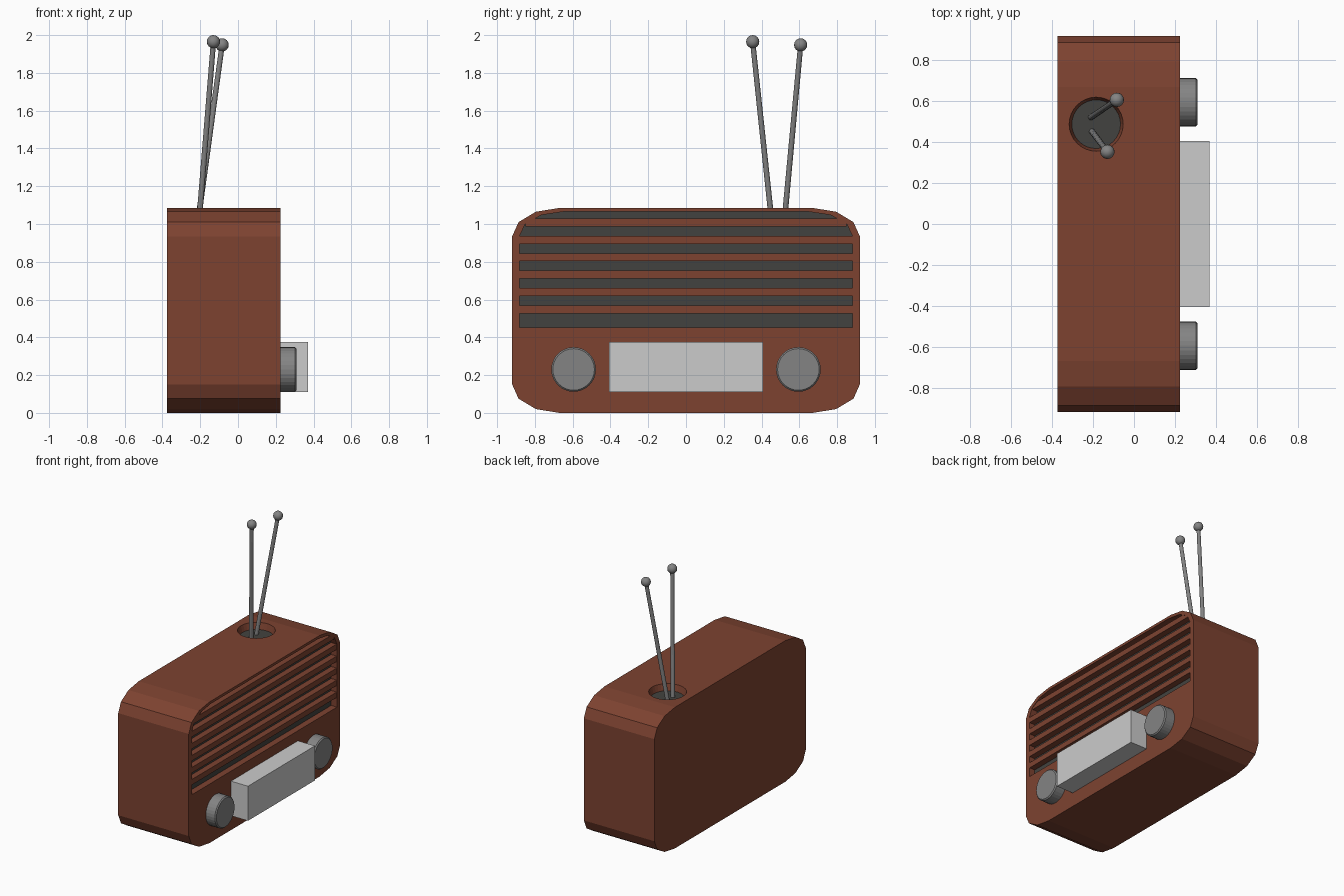
import bpy, bmesh, math
from mathutils import Vector

if "Cube" in bpy.data.objects:
    bpy.data.objects.remove(bpy.data.objects["Cube"])


def paint(obj, mat):
    obj.data.materials.append(mat)
    return obj


def material(name, rgb):
    m = bpy.data.materials.new(name)
    m.diffuse_color = (*rgb, 1)
    m.use_nodes = True
    m.node_tree.nodes["Principled BSDF"].inputs["Base Color"].default_value = m.diffuse_color
    return m


brown = material("brown_case", (0.205, 0.055, 0.03))
dark = material("dark_backing", (0.055, 0.055, 0.05))
grey = material("grey_metal", (0.23, 0.23, 0.23))


def corner(cy, cz, ry, rz, start, steps=3):
    """Elliptical quarter arc in the YZ plane."""
    return [(cy + ry * math.cos(math.radians(start + 90 * i / steps)),
             cz + rz * math.sin(math.radians(start + 90 * i / steps)))
            for i in range(steps + 1)]


def extrude_x(name, pts, x0, x1):
    bm = bmesh.new()
    face = bm.faces.new([bm.verts.new((x0, y, z)) for y, z in pts])
    ext = bmesh.ops.extrude_face_region(bm, geom=[face])
    moved = [v for v in ext["geom"] if isinstance(v, bmesh.types.BMVert)]
    bmesh.ops.translate(bm, verts=moved, vec=(x1 - x0, 0, 0))
    bmesh.ops.recalc_face_normals(bm, faces=bm.faces)
    me = bpy.data.meshes.new(name)
    bm.to_mesh(me)
    bm.free()
    obj = bpy.data.objects.new(name, me)
    bpy.context.collection.objects.link(obj)
    return obj


def box(name, lo, hi):
    return extrude_x(name, [(lo[1], lo[2]), (hi[1], lo[2]), (hi[1], hi[2]), (lo[1], hi[2])],
                     lo[0], hi[0])


def rod(name, a, b, r0, r1, sides):
    a, b = Vector(a), Vector(b)
    bpy.ops.mesh.primitive_cone_add(vertices=sides, radius1=r0, radius2=r1,
                                    depth=(b - a).length, location=(a + b) / 2)
    obj = bpy.context.object
    obj.rotation_euler = (b - a).to_track_quat('Z', 'Y').to_euler()
    obj.name = name
    return obj


def cut(obj, cutter):
    mod = obj.modifiers.new("cut", 'BOOLEAN')
    mod.operation, mod.solver, mod.object = 'DIFFERENCE', 'EXACT', cutter
    cutter.hide_render = True
    cutter.hide_set(True)


# Case with elliptical corners
outline = (corner(0.67, 0.935, 0.25, 0.15, 0) + corner(-0.67, 0.935, 0.25, 0.15, 90)
           + corner(-0.67, 0.15, 0.25, 0.15, 180) + corner(0.67, 0.15, 0.25, 0.15, 270))
case = paint(extrude_x("case", outline, -0.375, 0.225), brown)

# Grille opening with dark backing
opening = ([(-0.882, 0.453), (0.882, 0.453)] + corner(0.65, 0.935, 0.232, 0.13, 0)
           + corner(-0.65, 0.935, 0.232, 0.13, 90))
cut(case, extrude_x("grille_cutter", opening, 0.17, 0.3))
paint(extrude_x("grille_backing", opening, 0.165, 0.175), dark)

# Grille slats
for i in range(6):
    z = 0.547 + 0.0923 * i
    w = 0.89 if i < 5 else 0.85
    paint(box(f"grille_slat_{i + 1}", (0.17, -w, z - 0.021), (0.222, w, z + 0.021)), brown)

# Antenna socket in the top
SX, SY = -0.185, 0.488
cut(case, rod("socket_cutter", (SX, SY, 1.03), (SX, SY, 1.10), 0.118, 0.136, 32))
paint(rod("socket_floor", (SX, SY, 1.025), (SX, SY, 1.036), 0.119, 0.119, 32), dark)

# Two antennas with ball tips
for side, base, tip in (("left", (-0.205, 0.452, 1.03), (-0.13, 0.353, 1.965)),
                        ("right", (-0.21, 0.522, 1.03), (-0.084, 0.607, 1.948))):
    paint(rod(f"antenna_{side}", base, tip, 0.015, 0.014, 12), grey)
    bpy.ops.mesh.primitive_uv_sphere_add(segments=16, ring_count=8, radius=0.035, location=tip)
    bpy.context.object.name = f"antenna_tip_{side}"
    paint(bpy.context.object, grey)
    bpy.ops.object.shade_smooth_by_angle()

# Tuning knobs with softened front rim
for side, y in (("left", -0.595), ("right", 0.595)):
    knob = paint(rod(f"knob_{side}", (0.2, y, 0.23), (0.31, y, 0.23), 0.118, 0.118, 32), grey)
    bev = knob.modifiers.new("rim", 'BEVEL')
    bev.width, bev.segments, bev.angle_limit = 0.008, 1, math.radians(40)

# Dial display block
box("dial_display", (0.2, -0.407, 0.11), (0.37, 0.407, 0.376))
